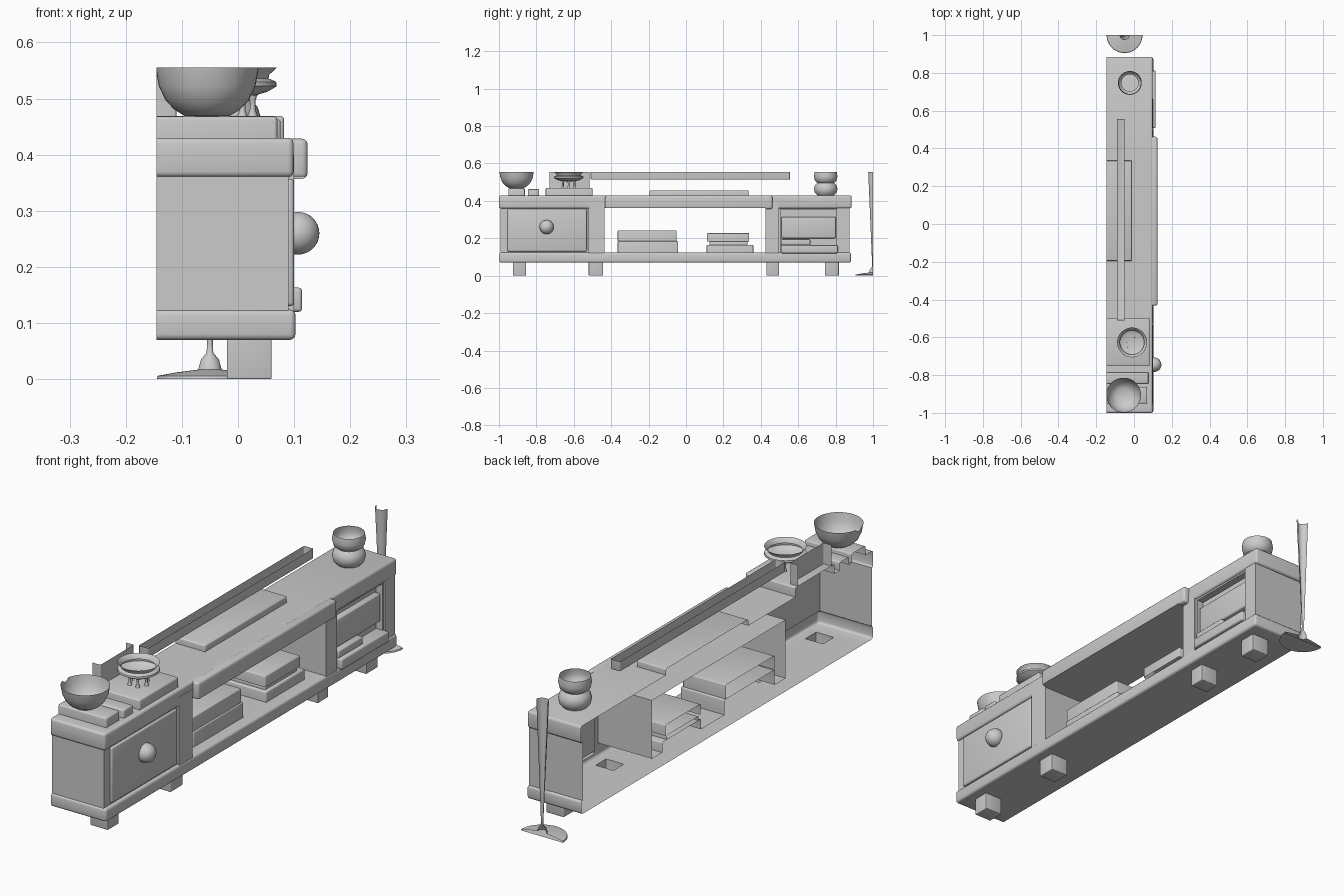
import bpy, bmesh, math
from mathutils import Vector, Matrix

if "Cube" in bpy.data.objects:
    bpy.data.objects.remove(bpy.data.objects["Cube"])

LO, HI = (-0.145, -1.0, 0.0), (0.145, 1.0, 0.555)   # the model is an open, cropped shell
BACK = -0.25                                        # solids overrun the open back


def clip(bm, lo=LO, hi=HI):
    for i in range(3):
        for val, sign in ((lo[i], -1), (hi[i], 1)):
            co, no = Vector((0, 0, 0)), Vector((0, 0, 0))
            co[i], no[i] = val, sign
            bmesh.ops.bisect_plane(bm, geom=bm.verts[:] + bm.edges[:] + bm.faces[:], dist=1e-5,
                                   plane_co=co, plane_no=no, clear_outer=True)
    # drop any face lying in the cropping planes at the back
    flat = [f for f in bm.faces if all(abs(v.co.x - LO[0]) < 1e-5 for v in f.verts)]
    bmesh.ops.delete(bm, geom=flat, context='FACES')


def add(name, bm, angle=35):
    bmesh.ops.recalc_face_normals(bm, faces=bm.faces[:])
    me = bpy.data.meshes.new(name)
    bm.to_mesh(me)
    bm.free()
    ob = bpy.data.objects.new(name, me)
    bpy.context.collection.objects.link(ob)
    bpy.ops.object.select_all(action='DESELECT')
    ob.select_set(True)
    bpy.context.view_layer.objects.active = ob
    bpy.ops.object.shade_smooth_by_angle(angle=math.radians(angle))
    return ob


def box_bm(x, y, z, bevel=0.0):
    bm = bmesh.new()
    c = Matrix.Translation(((x[0] + x[1]) / 2, (y[0] + y[1]) / 2, (z[0] + z[1]) / 2))
    s = Matrix.Diagonal((x[1] - x[0], y[1] - y[0], z[1] - z[0], 1))
    bmesh.ops.create_cube(bm, size=1, matrix=c @ s)
    if bevel:
        bmesh.ops.bevel(bm, geom=bm.edges[:], offset=bevel, segments=3, profile=0.5, affect='EDGES')
    return bm


def part(name, x, y, z, bevel=0.005, lo=LO, hi=HI):
    bm = box_bm(x, y, z, bevel)
    clip(bm, lo, hi)
    return add(name, bm)


def lathe(name, x, y, profile, steps=40):
    bm = bmesh.new()
    vs = [bm.verts.new((x + r, y, z)) for r, z in profile]
    es = [bm.edges.new(p) for p in zip(vs, vs[1:])]
    bmesh.ops.spin(bm, geom=vs + es, cent=(x, y, 0), axis=(0, 0, 1),
                   angle=math.tau, steps=steps, use_duplicate=False)
    bmesh.ops.remove_doubles(bm, verts=bm.verts[:], dist=1e-5)
    clip(bm)
    return add(name, bm, 50)


def combine(base, solids, operation):
    for i, bm in enumerate(solids):
        tool = add("cutter", bm)
        tool.hide_render = True
        mod = base.modifiers.new("bool", 'BOOLEAN')
        mod.operation, mod.solver, mod.object = operation, 'EXACT', tool
        bpy.context.view_layer.objects.active = base
        bpy.ops.object.modifier_apply(modifier=mod.name)
        bpy.data.objects.remove(tool)


def punch(bm, z, x, y):
    """Open a rectangular hole in the horizontal surface at height z."""
    def level():
        return [f for f in bm.faces if all(abs(v.co.z - z) < 1e-4 for v in f.verts)]
    for axis, vals in ((0, x), (1, y)):
        for val in vals:
            co, no = Vector((0, 0, z)), Vector((0, 0, 0))
            co[axis], no[axis] = val, 1
            fs = level()
            geom = fs + list({e for f in fs for e in f.edges}) + list({v for f in fs for v in f.verts})
            bmesh.ops.bisect_plane(bm, geom=geom, dist=1e-6, plane_co=co, plane_no=no)
    inside = []
    for f in level():
        c = f.calc_center_median()
        if x[0] < c.x < x[1] and y[0] < c.y < y[1]:
            inside.append(f)
    bmesh.ops.delete(bm, geom=inside, context='FACES')


# cabinet: core, top and bottom bands, posts, then niche and side recess
cabinet = add("cabinet_body", box_bm((BACK, 0.09), (-0.993, 0.873), (0.09, 0.41)))
combine(cabinet, [
    box_bm((BACK, 0.099), (-1.0, 0.885), (0.36, 0.43), 0.01),
    box_bm((BACK, 0.1025), (-0.998, 0.882), (0.07, 0.124), 0.01),
    box_bm((0.0, 0.124), (-0.432, 0.462), (0.357, 0.4285), 0.01),
    box_bm((0.0, 0.1), (-0.522, -0.436), (0.1, 0.4)),
    box_bm((0.0, 0.1), (0.426, 0.497), (0.1, 0.4)),
    box_bm((0.0, 0.096), (0.81, 0.875), (0.1, 0.4))], 'UNION')
combine(cabinet, [
    box_bm((BACK - 0.1, 0.2), (-0.436, 0.426), (0.1235, 0.3615)),
    box_bm((0.06, 0.2), (0.505, 0.805), (0.13, 0.353))], 'DIFFERENCE')

legs = [(-0.925, -0.855), (-0.52, -0.443), (0.43, 0.497), (0.742, 0.817)]
LX = (-0.02, 0.06)
books = [  # name, front x, y range, z range
    ("wide_book_lower", 0.055, (-0.365, -0.042), (0.1235, 0.185)),
    ("wide_book_upper", 0.05, (-0.365, -0.05), (0.185, 0.243)),
    ("small_book_lower", 0.05, (0.11, 0.36), (0.1235, 0.165)),
    ("small_book_middle", 0.035, (0.125, 0.33), (0.165, 0.183)),
    ("small_book_upper", 0.045, (0.112, 0.338), (0.183, 0.228))]
risers = [  # name, front x, y range, top z
    ("bowl_stand", 0.07, (-0.95, -0.862), 0.468),
    ("box_stand", 0.076, (-0.845, -0.785), 0.463),
    ("dish_stand", 0.082, (-0.75, -0.5), 0.469),
    ("screen_base", -0.012, (-0.195, 0.335), 0.456)]

# crop the cabinet and open it where attached parts join
bm = bmesh.new()
bm.from_mesh(cabinet.data)
clip(bm)
for y in legs:
    punch(bm, 0.07, LX, y)
for i in (0, 2):
    punch(bm, 0.1235, (LO[0] - 0.01, books[i][1]), books[i][2])
for _, fx, y, _ in risers:
    punch(bm, 0.43, (LO[0] - 0.01, fx), y)
bm.to_mesh(cabinet.data)
bm.free()
bpy.context.view_layer.objects.active = cabinet
bpy.ops.object.select_all(action='DESELECT')
cabinet.select_set(True)
bpy.ops.object.shade_smooth_by_angle(angle=math.radians(35))

# legs, books and low stands
for i, y in enumerate(legs):
    part(f"leg_{i + 1}", LX, y, (0, 0.1), 0.003, hi=(1, 1, 0.07))
for name, fx, y, z in books:
    part(name, (BACK, fx), y, (z[0] - 0.02, z[1]), 0.005, lo=(LO[0], -1, z[0]))
for name, fx, y, top in risers:
    part(name, (BACK, fx), y, (0.4, top), 0.006, lo=(LO[0], -1, 0.43))

# drawer front with knob
part("drawer_front", (0.05, 0.1), (-0.955, -0.53), (0.13, 0.357), 0.007, lo=(0.09, -1, 0))
bm = bmesh.new()
bmesh.ops.create_uvsphere(bm, u_segments=28, v_segments=16, radius=0.038,
                          matrix=Matrix.Translation((0.107, -0.745, 0.26)))
clip(bm, lo=(0.09, -1, 0))
add("drawer_knob", bm)

# contents of the right compartment
part("compartment_panel", (0.04, 0.085), (0.51, 0.8), (0.2, 0.315), 0.006, lo=(0.06, -1, 0))
part("compartment_book_lower", (0.04, 0.114), (0.508, 0.812), (0.12, 0.163), 0.006, lo=(0.06, -1, 0))
part("compartment_book_upper", (0.04, 0.1), (0.508, 0.665), (0.163, 0.195), 0.006, lo=(0.06, -1, 0.163))

# screen lower edge and small picture frame, both cropped at the top
part("screen", (-0.091, -0.049), (-0.51, 0.556), (0.514, 0.65), 0.004)
part("picture_frame", (BACK, -0.11), (-0.73, -0.515), (0.46, 0.65), 0.004, lo=(LO[0], -1, 0.469))

# bowl, footed dish, vase and floor lamp
lathe("bowl", -0.055, -0.906, [(0, 0.468), (0.04, 0.469), (0.058, 0.48), (0.074, 0.497),
                               (0.086, 0.522), (0.093, 0.56)])
lathe("dish", -0.01, -0.627, [(0, 0.504), (0.042, 0.506), (0.062, 0.512), (0.079, 0.522),
                              (0.078, 0.53), (0.064, 0.536), (0.066, 0.543), (0.081, 0.557)])
for i in range(6):
    a = math.tau * i / 6
    lathe(f"dish_foot_{i + 1}", -0.01 + 0.036 * math.cos(a), -0.627 + 0.036 * math.sin(a),
          [(0.009, 0.469), (0.005, 0.48), (0.005, 0.495), (0.008, 0.506)], 10)
lathe("vase", -0.022, 0.747, [(0.045, 0.43), (0.058, 0.443), (0.063, 0.465), (0.057, 0.485),
                              (0.045, 0.497), (0.057, 0.506), (0.063, 0.53), (0.058, 0.56)])
lathe("lamp_stand", -0.05, 1.0, [(0, 0), (0.095, 0), (0.093, 0.006), (0.06, 0.012), (0.021, 0.017),
                                 (0.016, 0.035), (0.006, 0.047), (0.005, 0.065), (0.026, 0.56)])
